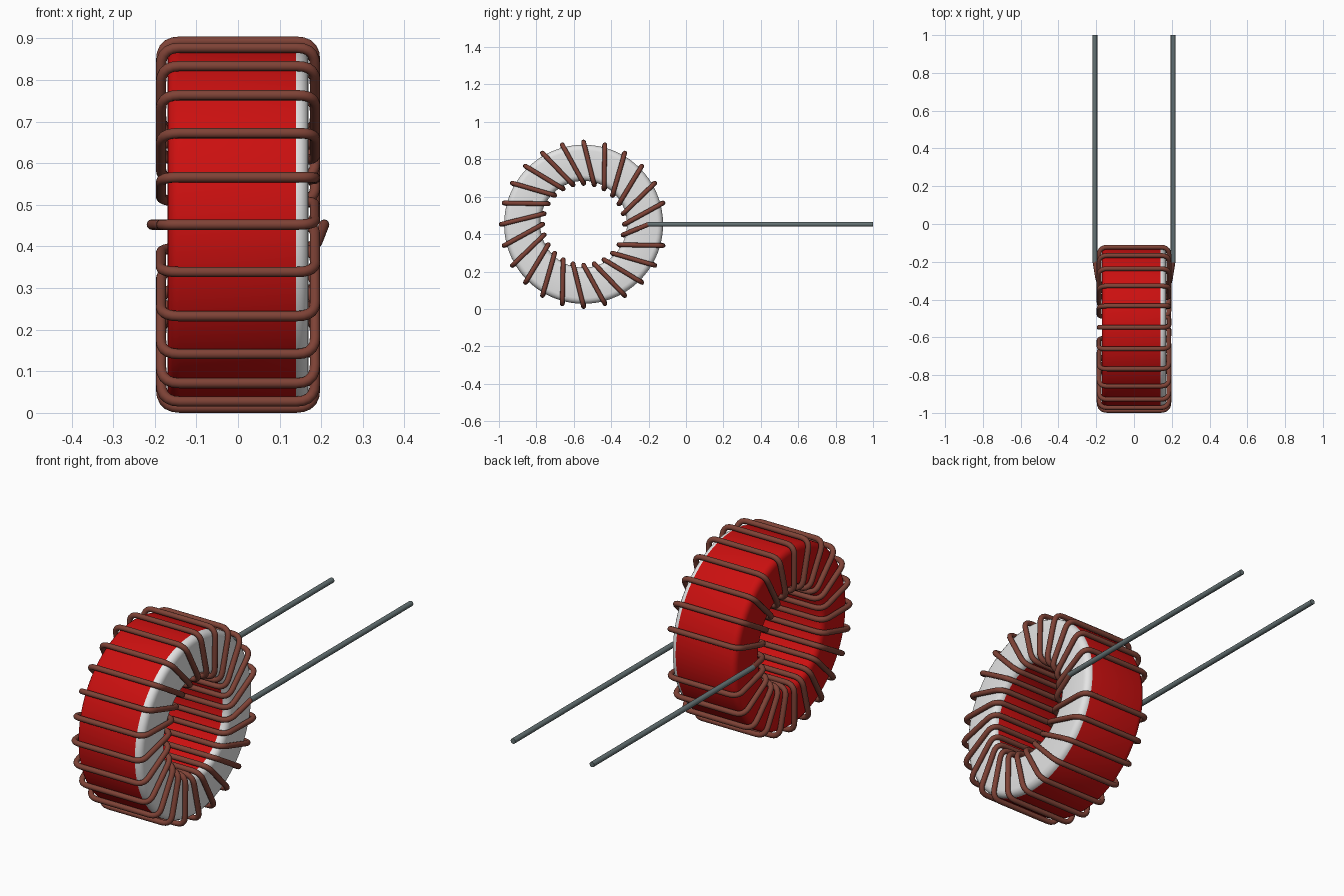
import bpy, bmesh, math
from mathutils import Vector

cube = bpy.data.objects.get("Cube")
if cube:
    bpy.data.objects.remove(cube, do_unlink=True)

CY, CZ = -0.5475, 0.4525         # ring centre
R_OUT, R_IN = 0.425, 0.232       # core radii
HALF, FILLET = 0.17, 0.03        # core half width and edge rounding
W_OUT, W_IN, W_X = 0.44, 0.218, 0.185   # winding centreline
WIRE = 0.0125
TURNS = 24
LEAD_X, LEAD_Y = 0.207, -0.2     # where the bare leads begin


def material(name, rgb, rough=0.5):
    m = bpy.data.materials.new(name)
    m.use_nodes = True
    m.diffuse_color = (*rgb, 1)
    bsdf = next(n for n in m.node_tree.nodes if n.type == 'BSDF_PRINCIPLED')
    bsdf.inputs["Base Color"].default_value = (*rgb, 1)
    bsdf.inputs["Roughness"].default_value = rough
    return m


red = material("core red", (0.6, 0.005, 0.005))
white = material("core white", (0.78, 0.78, 0.78))
copper = material("enamelled copper", (0.21, 0.055, 0.037))
tin = material("tinned lead", (0.13, 0.17, 0.175))


def ring_point(x, r, angle):
    return Vector((x, CY + r * math.cos(angle), CZ + r * math.sin(angle)))


def shade(obj, degrees=40):
    bpy.ops.object.select_all(action='DESELECT')
    obj.select_set(True)
    bpy.context.view_layer.objects.active = obj
    bpy.ops.object.shade_smooth_by_angle(angle=math.radians(degrees))


def add_core():
    # rounded rectangle section (x, radius), swept round the ring axis
    section = []
    corners = [(1, R_OUT, -1, 0), (1, R_IN, 1, 270), (-1, R_IN, 1, 180), (-1, R_OUT, -1, 90)]
    for sx, r, sr, start in corners:
        for k in range(5):
            a = math.radians(start + 90 - 22.5 * k)
            section.append((sx * (HALF - FILLET) + FILLET * math.cos(a),
                            r + sr * FILLET + FILLET * math.sin(a)))
    bm = bmesh.new()
    steps = 72
    rings = [[bm.verts.new(ring_point(x, r, math.tau * i / steps)) for x, r in section]
             for i in range(steps)]
    n = len(section)
    for i in range(steps):
        a, b = rings[i], rings[(i + 1) % steps]
        for j in range(n):
            k = (j + 1) % n
            f = bm.faces.new((a[j], a[k], b[k], b[j]))
            # the left end face and its rounded rims are white
            f.material_index = int(f.calc_center_median().x > HALF - FILLET + 0.0005)
    bmesh.ops.recalc_face_normals(bm, faces=bm.faces)
    mesh = bpy.data.meshes.new("ring_core")
    bm.to_mesh(mesh)
    bm.free()
    mesh.materials.append(red)
    mesh.materials.append(white)
    obj = bpy.data.objects.new("ring_core", mesh)
    bpy.context.collection.objects.link(obj)
    shade(obj)


def round_corners(points, radius, steps=5):
    path = [points[0]]
    for a, p, b in zip(points, points[1:], points[2:]):
        start = p + (a - p).normalized() * min(radius, (a - p).length * 0.45)
        end = p + (b - p).normalized() * min(radius, (b - p).length * 0.45)
        for k in range(steps + 1):
            t = k / steps
            path.append(start * (1 - t) ** 2 + p * 2 * t * (1 - t) + end * t * t)
    path.append(points[-1])
    return path


def add_wire(name, path, mat):
    curve = bpy.data.curves.new(name, 'CURVE')
    curve.dimensions = '3D'
    curve.bevel_depth = WIRE
    curve.bevel_resolution = 4
    curve.use_fill_caps = True
    spline = curve.splines.new('POLY')
    spline.points.add(len(path) - 1)
    for sp, p in zip(spline.points, path):
        sp.co = (*p, 1)
    curve.materials.append(mat)
    obj = bpy.data.objects.new(name, curve)
    bpy.context.collection.objects.link(obj)
    bpy.ops.object.select_all(action='DESELECT')
    obj.select_set(True)
    bpy.context.view_layer.objects.active = obj
    bpy.ops.object.convert(target='MESH')
    shade(bpy.context.view_layer.objects.active, 50)


add_core()

# winding: straight turns on the right face, stepping to the next turn on the left face
step = math.tau / TURNS
turns = [Vector((-LEAD_X, LEAD_Y, CZ))]
for i in range(TURNS):
    a = i * step
    if i:
        turns += [ring_point(W_X, W_OUT, a), ring_point(-W_X, W_OUT, a)]
    turns += [ring_point(-W_X, W_IN, a), ring_point(W_X, W_IN, a)]
turns.append(Vector((LEAD_X, LEAD_Y, CZ)))
add_wire("copper_winding", round_corners(turns, 0.045), copper)

# bare straight leads
for side, sx in (("left", 1), ("right", -1)):
    add_wire(side + "_lead", [Vector((sx * LEAD_X, LEAD_Y - 0.005, CZ)),
                              Vector((sx * LEAD_X, 1.0, CZ))], tin)
